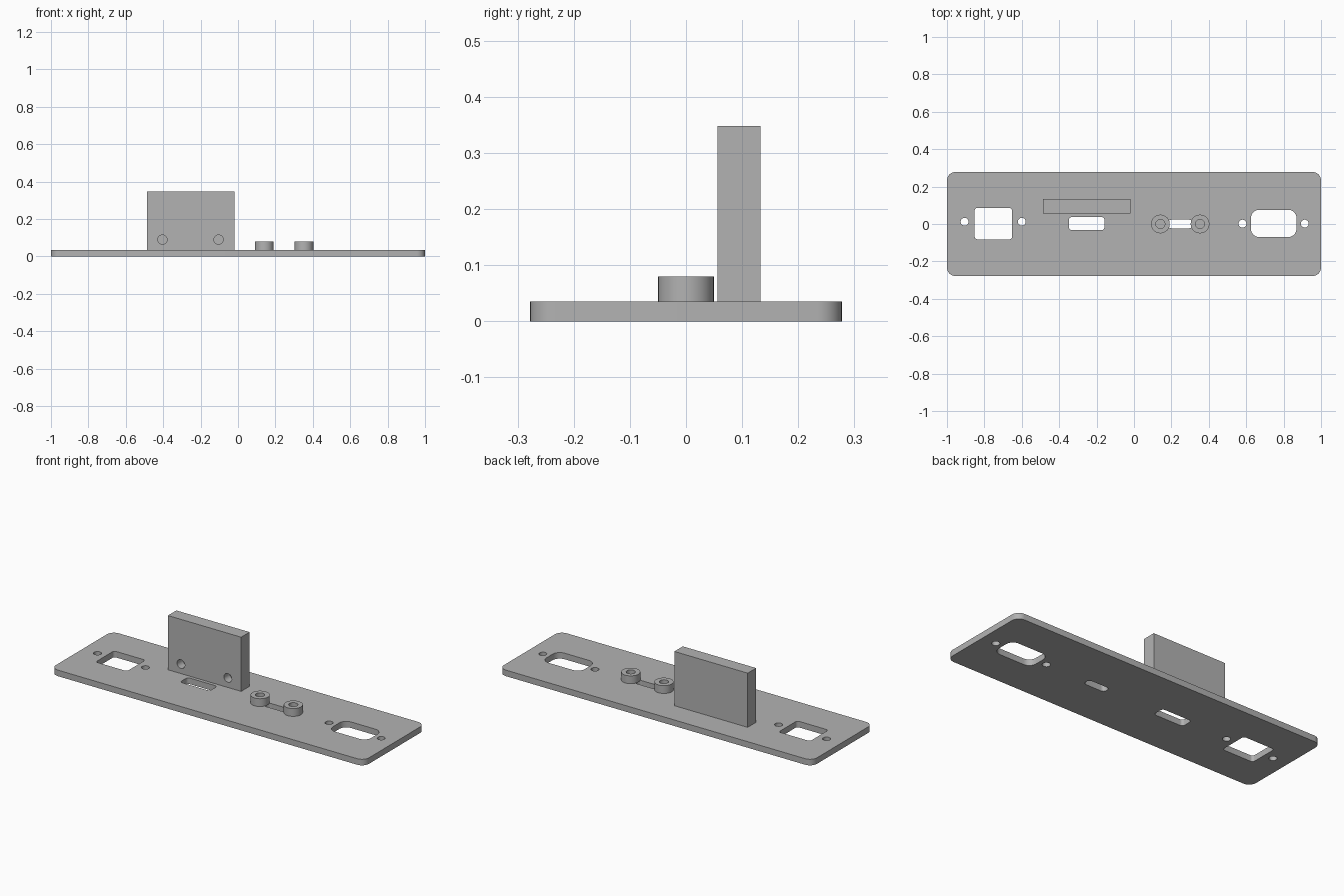
import bpy, bmesh, math
from mathutils import Matrix

cube = bpy.data.objects.get("Cube")
if cube:
    bpy.data.objects.remove(cube, do_unlink=True)

grey = bpy.data.materials.new("plain grey")
grey.use_nodes = True
grey.diffuse_color = (0.45, 0.45, 0.45, 1)
grey.node_tree.nodes["Principled BSDF"].inputs["Base Color"].default_value = grey.diffuse_color

T = 0.035  # plate thickness


def prism(bm, cx, cy, w, d, r, z0, z1, steps=8):
    """Upright prism with a rounded-rectangle outline; a circle when w = d = 2r."""
    pts = []
    for q, (sx, sy) in enumerate([(1, 1), (-1, 1), (-1, -1), (1, -1)]):
        for i in range(steps + 1 if r else 1):
            a = (q + i / steps) * math.pi / 2
            pts.append((cx + sx * (w / 2 - r) + r * math.cos(a),
                        cy + sy * (d / 2 - r) + r * math.sin(a), z0))
    verts = [bm.verts.new(p) for p in pts]
    bmesh.ops.remove_doubles(bm, verts=verts, dist=1e-5)
    face = bm.faces.new([v for v in verts if v.is_valid])
    top = bmesh.ops.extrude_face_region(bm, geom=[face])["geom"]
    bmesh.ops.translate(bm, vec=(0, 0, z1 - z0),
                        verts=[g for g in top if isinstance(g, bmesh.types.BMVert)])
    bmesh.ops.recalc_face_normals(bm, faces=bm.faces)


def make(name, shapes, turn=None):
    bm = bmesh.new()
    for s in shapes:
        prism(bm, *s)
    if turn:
        bm.transform(turn)
    mesh = bpy.data.meshes.new(name)
    bm.to_mesh(mesh)
    bm.free()
    mesh.materials.append(grey)
    ob = bpy.data.objects.new(name, mesh)
    bpy.context.collection.objects.link(ob)
    return ob


def select(ob):
    bpy.ops.object.select_all(action="DESELECT")
    ob.select_set(True)
    bpy.context.view_layer.objects.active = ob


def cut(ob, cutter):
    mod = ob.modifiers.new("openings", "BOOLEAN")
    mod.operation, mod.solver, mod.object = "DIFFERENCE", "EXACT", cutter
    select(ob)
    bpy.ops.object.modifier_apply(modifier=mod.name)
    bpy.data.objects.remove(cutter, do_unlink=True)
    bpy.ops.object.shade_smooth_by_angle(angle=math.radians(30))


def hole(x, y, r, z0, z1):
    return (x, y, 2 * r, 2 * r, r, z0, z1)


# Base plate with connector openings, slots and screw holes
plate = make("base_plate", [(0, 0, 2, 0.556, 0.045, 0, T)])
openings = [(-0.752, 0.002, 0.2, 0.168, 0.015),
            (0.747, 0.003, 0.244, 0.146, 0.045),
            (-0.253, 0.002, 0.19, 0.07, 0.016),
            (0.247, 0, 0.135, 0.046, 0.02)]
screws = [(-0.906, 0.012), (-0.6, 0.012), (0.58, 0.002), (0.913, 0.002)]
cut(plate, make("plate_cutter", [o + (-0.1, 0.1) for o in openings]
                + [hole(x, y, 0.021, -0.1, 0.1) for x, y in screws]))

# Upright mounting block with two blind holes in its front
block = make("upright_block", [(-0.253, 0.0945, 0.468, 0.077, 0, T, 0.348)])
turn = Matrix.Rotation(math.radians(90), 4, "X")
cut(block, make("block_cutter", [hole(x, 0.09, 0.025, -0.108, 0.1)
                                 for x in (-0.404, -0.104)], turn))

# Pair of hollow round standoffs
for name, x in (("right_standoff", 0.141), ("left_standoff", 0.353)):
    boss = make(name, [hole(x, 0, 0.05, T, 0.08)])
    cut(boss, make("standoff_cutter", [hole(x, 0, 0.024, T + 0.003, 0.2)]))
